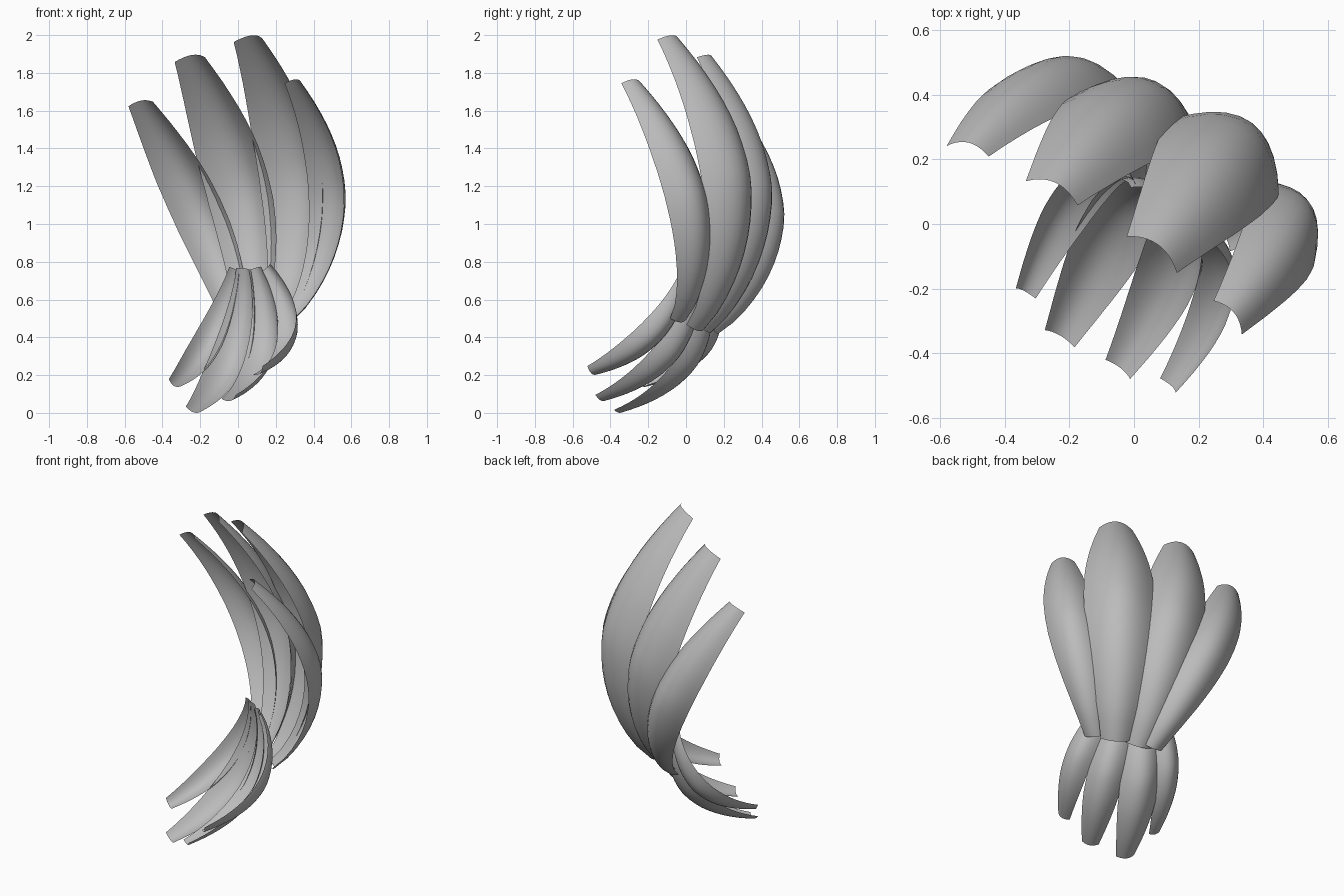
import bpy, bmesh, math
from mathutils import Vector

if "Cube" in bpy.data.objects:
    bpy.data.objects.remove(bpy.data.objects["Cube"])

grey = bpy.data.materials.new("plain_grey")
grey.diffuse_color = (0.5, 0.5, 0.5, 1)
grey.use_nodes = True
grey.node_tree.nodes["Principled BSDF"].inputs["Base Color"].default_value = grey.diffuse_color

ROWS, COLS = 20, 10
WIDTHS = [0.40, 0.60, 0.78, 0.91, 0.99, 1.0, 0.96, 0.84, 0.67, 0.47]  # root to tip


def width_at(t):
    f = t * (len(WIDTHS) - 1)
    i = min(int(f), len(WIDTHS) - 2)
    return WIDTHS[i] + (WIDTHS[i + 1] - WIDTHS[i]) * (f - i)


def petal(name, root, tip, angle, roll, bulge, width, skew):
    """Bowed sheet from root to tip, arched across its width."""
    root, tip = Vector(root), Vector(tip)
    a, b = math.radians(angle), math.radians(roll)
    side = Vector((math.cos(a) * math.cos(b), math.sin(a) * math.cos(b), math.sin(b)))
    chord = tip - root
    out = chord.cross(side).normalized()
    if out.y < 0:
        out = -out

    def spine(t):
        u = max(t, 0) ** skew
        return root + chord * t + out * bulge * 4 * u * (1 - u)

    bm = bmesh.new()
    grid = []
    for r in range(ROWS + 1):
        t = r / ROWS
        tangent = spine(min(t + 0.02, 1)) - spine(max(t - 0.02, 0))
        normal = tangent.cross(side).normalized()
        if normal.dot(out) < 0:
            normal = -normal
        w = width * width_at(t)
        depth = w * (0.34 - 0.1 * abs(2 * t - 1))
        row = []
        for c in range(COLS + 1):
            s = 2 * c / COLS - 1
            row.append(bm.verts.new(spine(t) + side * w / 2 * s + normal * depth * (1 - s * s)))
        grid.append(row)
    for r in range(ROWS):
        for c in range(COLS):
            f = bm.faces.new((grid[r][c], grid[r][c + 1], grid[r + 1][c + 1], grid[r + 1][c]))
            f.smooth = True
    # outer side faces away from the hollow
    bm.normal_update()
    bm.faces.ensure_lookup_table()
    if bm.faces[ROWS * COLS // 2 + COLS // 2].normal.dot(out) < 0:
        bmesh.ops.reverse_faces(bm, faces=bm.faces[:])
    mesh = bpy.data.meshes.new(name)
    bm.to_mesh(mesh)
    bm.free()
    mesh.materials.append(grey)
    bpy.context.collection.objects.link(bpy.data.objects.new(name, mesh))


# Tall upper petals, left to right
petal("upper_petal_1", (-0.01, 0.15, 0.44), (-0.515, 0.225, 1.635), -14, 10, 0.245, 0.29, 0.85)
petal("upper_petal_2", (0.05, 0.10, 0.45), (-0.255, 0.095, 1.87), -25, 8, 0.255, 0.38, 0.85)
petal("upper_petal_3", (0.185, 0.05, 0.46), (0.055, -0.095, 1.97), -36, 4, 0.275, 0.41, 0.85)
petal("upper_petal_4", (0.26, -0.04, 0.50), (0.29, -0.29, 1.745), -50, 0, 0.255, 0.29, 0.85)

# Short lower petals, left to right
petal("lower_petal_1", (-0.02, 0.13, 0.755), (-0.335, -0.215, 0.16), -27, -30, 0.16, 0.17, 0.9)
petal("lower_petal_2", (0.03, 0.09, 0.76), (-0.23, -0.355, 0.025), -30, -10, 0.17, 0.23, 0.9)
petal("lower_petal_3", (0.09, 0.05, 0.765), (-0.05, -0.45, 0.085), -38, 12, 0.17, 0.21, 0.9)
petal("lower_petal_4", (0.15, 0.0, 0.77), (0.105, -0.50, 0.225), -43, 35, 0.16, 0.17, 0.9)
